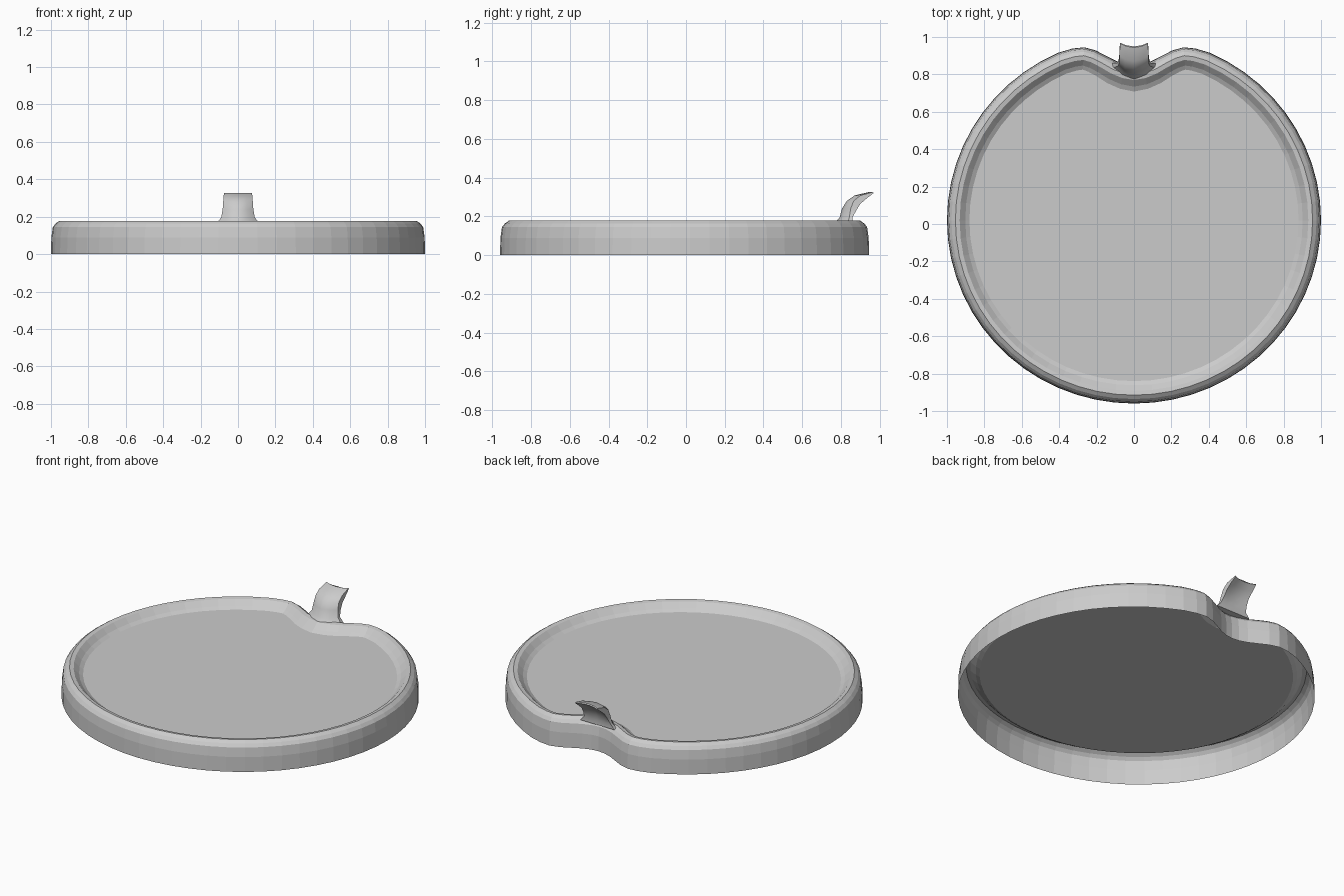
import bpy, bmesh, math
from mathutils import Vector

if "Cube" in bpy.data.objects:
    bpy.data.objects.remove(bpy.data.objects["Cube"])


def loft(name, rings, cap_start, cap_end):
    """Skin a list of closed rings into one mesh object."""
    bm = bmesh.new()
    loops = [[bm.verts.new(p) for p in ring] for ring in rings]
    n = len(loops[0])
    for a, b in zip(loops, loops[1:]):
        for i in range(n):
            j = (i + 1) % n
            bm.faces.new((a[i], a[j], b[j], b[i]))
    if cap_start:
        bm.faces.new(loops[0][::-1])
    if cap_end:
        bm.faces.new(loops[-1])
    mesh = bpy.data.meshes.new(name)
    bm.to_mesh(mesh)
    bm.free()
    ob = bpy.data.objects.new(name, mesh)
    bpy.context.collection.objects.link(ob)
    return ob


# Fruit outline: right half is an ellipse arc plus a notch, then mirrored
STEPS = 26
half = []
for i in range(STEPS + 1):
    a = math.radians(-90 + 156 * i / STEPS)
    half.append((math.cos(a), 0.02 + 0.98 * math.sin(a)))
half[0] = (0, -0.96)
half += [(0.33, 0.938), (0.265, 0.945), (0.205, 0.928), (0.15, 0.9),
         (0.095, 0.872), (0.045, 0.855), (0, 0.85)]
outline = half + [(-x, y) for x, y in half[-2:0:-1]]


def inset(points, d):
    """Move a counter-clockwise outline inwards along its normals."""
    n, out = len(points), []
    for i, p in enumerate(points):
        t = Vector(points[(i + 1) % n]) - Vector(points[i - 1])
        normal = Vector((-t.y, t.x)).normalized()
        k = d
        if p[1] > 0.5:
            k *= 1 + 0.18 * max(0, 1 - abs(p[0]) / 0.15)  # wider rim at notch
        out.append(Vector(p) + normal * k)
    return out


# Tray shell: open underneath, wall, rounded rim, sloped inside and floor
profile = [(0, 0), (0.002, 0.09), (0.01, 0.145), (0.024, 0.163),
           (0.045, 0.178), (0.068, 0.174), (0.098, 0.145), (0.12, 0.132)]
rings = [[(p.x, p.y, z) for p in inset(outline, d)] for d, z in profile]
tray = loft("tray", rings, False, True)

# Stem: crescent sections bending backwards to a thin tip
# front y, front z, back y, back z, half width, front sag, back sag
sections = [
    (0.765, 0.165, 0.860, 0.165, 0.115, 0.070, 0.000),
    (0.793, 0.195, 0.860, 0.195, 0.090, 0.050, 0.000),
    (0.805, 0.240, 0.868, 0.230, 0.082, 0.045, 0.010),
    (0.830, 0.280, 0.885, 0.265, 0.079, 0.035, 0.015),
    (0.870, 0.308, 0.915, 0.295, 0.078, 0.030, 0.020),
    (0.943, 0.326, 0.949, 0.321, 0.074, 0.022, 0.020),
]
across = [-1, -0.6, 0, 0.6, 1]
stem_rings = []
for yf, zf, yb, zb, w, sf, sb in sections:
    front = [(u * w, yf + sf * u * u, zf) for u in across]
    back = [(u * w, yb + sb * u * u, zb) for u in reversed(across)]
    stem_rings.append(front + back)
stem = loft("stem", stem_rings, True, True)

bpy.ops.object.select_all(action='DESELECT')
stem.select_set(True)
bpy.context.view_layer.objects.active = stem
bpy.ops.object.shade_smooth_by_angle(angle=math.radians(35))
